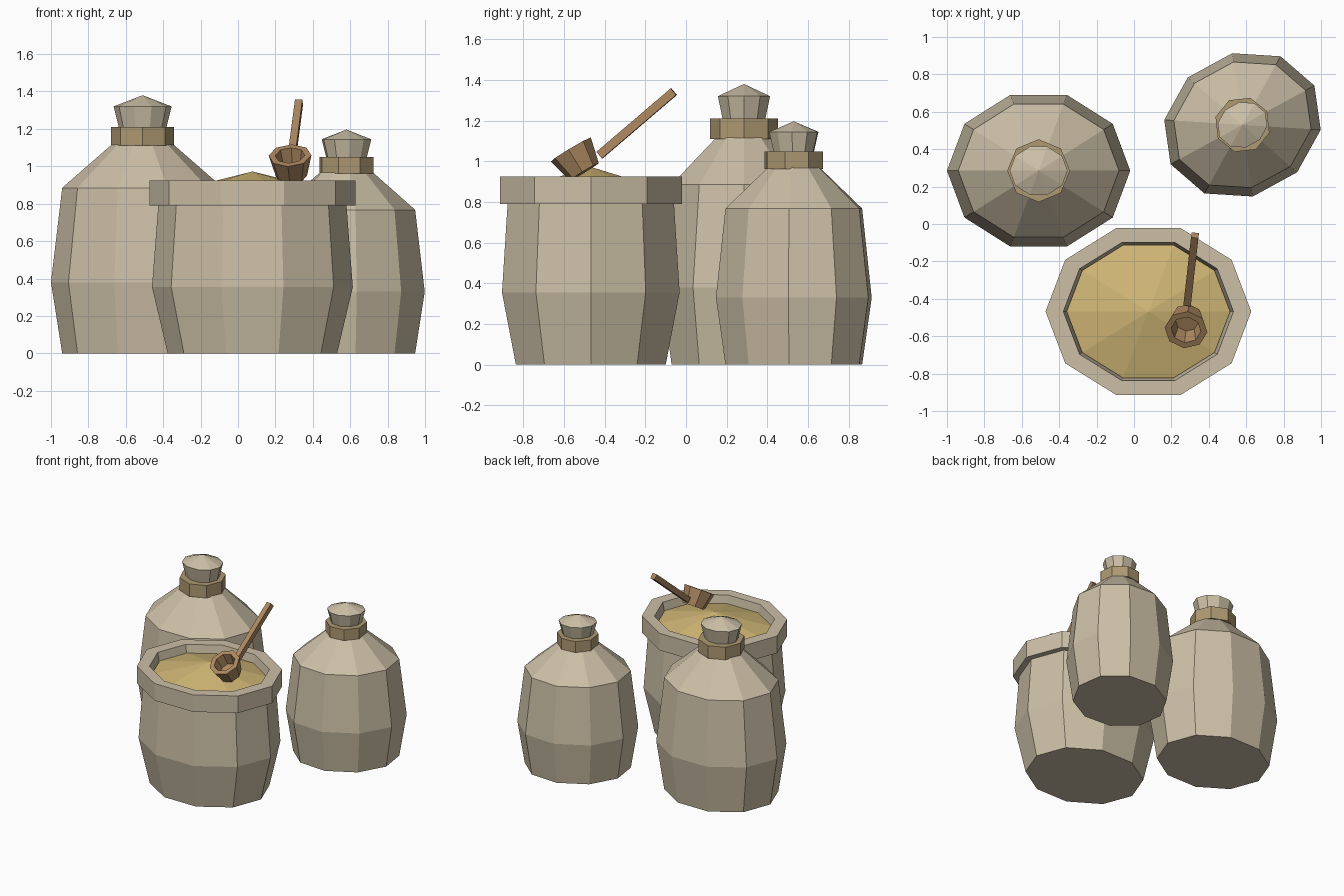
import bpy, bmesh, math
from mathutils import Vector

if "Cube" in bpy.data.objects:
    bpy.data.objects.remove(bpy.data.objects["Cube"])


def material(name, rgb):
    m = bpy.data.materials.new(name)
    m.diffuse_color = (*rgb, 1)
    m.use_nodes = True
    m.node_tree.nodes["Principled BSDF"].inputs["Base Color"].default_value = m.diffuse_color
    return m


CLOTH = material("cloth", (0.60, 0.52, 0.38))
TWINE = material("twine", (0.42, 0.32, 0.17))
GRAIN = material("grain", (0.63, 0.47, 0.18))
WOOD = material("wood", (0.42, 0.25, 0.12))


def finish(name, bm, mat, loc, rot=(0, 0, 0)):
    bmesh.ops.recalc_face_normals(bm, faces=bm.faces)
    me = bpy.data.meshes.new(name)
    bm.to_mesh(me)
    bm.free()
    me.materials.append(mat)
    ob = bpy.data.objects.new(name, me)
    ob.location, ob.rotation_euler = loc, rot
    bpy.context.collection.objects.link(ob)
    return ob


def lathe(name, profile, mat, loc, sides=10, sy=1.0, rot=(0, 0, 0), closed=False):
    """Revolve (radius, z) points; open profiles get flat end caps."""
    bm = bmesh.new()
    rings = []
    for r, z in profile:
        if r == 0:
            rings.append([bm.verts.new((0, 0, z))] * sides)
        else:
            angles = [math.tau * i / sides for i in range(sides)]
            rings.append([bm.verts.new((r * math.cos(a), sy * r * math.sin(a), z)) for a in angles])
    pairs = list(zip(rings, rings[1:])) + ([(rings[-1], rings[0])] if closed else [])
    for lo, hi in pairs:
        for i in range(sides):
            j = (i + 1) % sides
            quad = dict.fromkeys((lo[i], lo[j], hi[j], hi[i]))
            bm.faces.new(list(quad))
    if not closed:
        for (r, z), ring in ((profile[0], rings[0]), (profile[-1], rings[-1])):
            if r:
                bm.faces.new(ring)
    return finish(name, bm, mat, loc, rot)


# Tied sacks: body with pinched neck and gathered top, plus twine ring
SACK = [(.43, 0), (.49, .38), (.43, .885), (.115, 1.16), (.155, 1.32), (0, 1.38)]
TIE = [(.168, 1.11), (.168, 1.21), (.105, 1.21), (.105, 1.11)]


def tied_sack(name, loc, s, h, turn):
    def fit(profile):
        return [(r * s, z * h) for r, z in profile]
    lathe(name, fit(SACK), CLOTH, loc, sy=.87, rot=(0, 0, turn))
    lathe(name + "_tie", fit(TIE), TWINE, loc, sides=8, rot=(0, 0, turn), closed=True)


tied_sack("large_sack", (-.51, .285, 0), 1, 1, 0)
tied_sack("small_sack", (.58, .53, 0), .894, .867, .5)

# Open sack: body, rolled rim and heap of grain
OPEN = (.077, -.468, 0)
lathe("open_sack", [(.453, 0), (.537, .355), (.50, .83)], CLOTH, OPEN, sy=.855)
lathe("open_sack_rim", [(.55, .79), (.55, .925), (.455, .925), (.437, .84), (.437, .79)],
      CLOTH, OPEN, sy=.855, closed=True)
lathe("grain_heap", [(.437, .845), (.437, .863), (0, .972)], GRAIN, OPEN, sy=.855)

# Scoop: hollow tapered cup, open end tilted to the front
lathe("scoop_cup", [(0, -.128), (.084, -.128), (.115, 0), (.08, 0), (.062, -.09), (0, -.09)],
      WOOD, (.278, -.566, 1.058), sides=8, rot=(.54, 0, -.11))

# Scoop handle: square rod rising to the back
a, b = Vector((.285, -.425, 1.03)), Vector((.326, -.06, 1.342))
bm = bmesh.new()
bmesh.ops.create_cube(bm, size=1)
bmesh.ops.scale(bm, vec=(.04, (b - a).length, .042), verts=bm.verts)
d = b - a
finish("scoop_handle", bm, WOOD, (a + b) / 2,
       (math.atan2(d.z, math.hypot(d.x, d.y)), 0, -math.atan2(d.x, d.y)))
